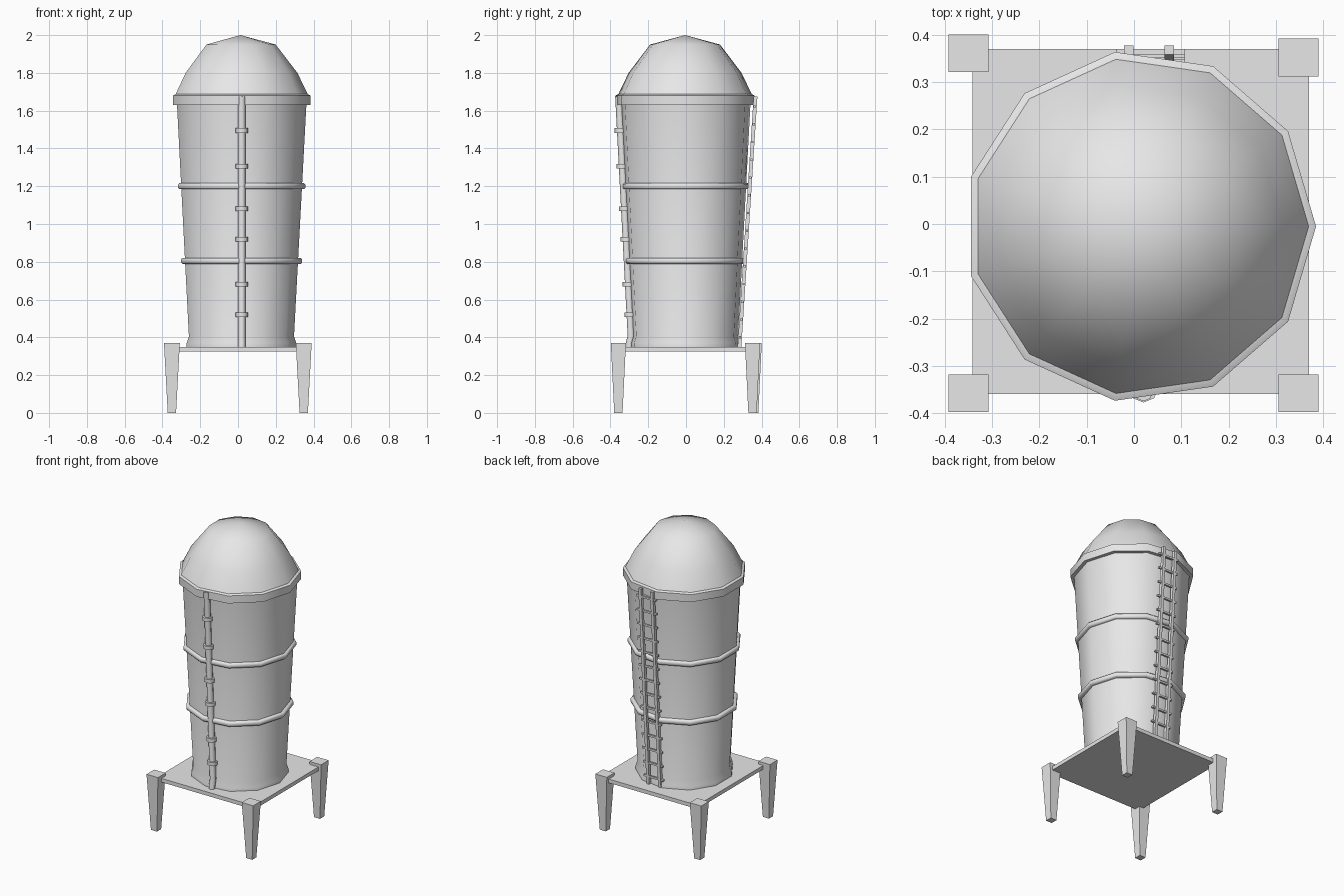
import bpy, bmesh, math
from mathutils import Vector

if "Cube" in bpy.data.objects:
    bpy.data.objects.remove(bpy.data.objects["Cube"])

SIDES = 11
CX, CY = 0.0125, -0.005

grey = bpy.data.materials.new("plain_grey")
grey.diffuse_color = (0.8, 0.8, 0.8, 1)
grey.use_nodes = True
grey.node_tree.nodes["Principled BSDF"].inputs["Base Color"].default_value = (0.8, 0.8, 0.8, 1)


def finish(name, bm, smooth=None):
    bmesh.ops.recalc_face_normals(bm, faces=bm.faces)
    mesh = bpy.data.meshes.new(name)
    bm.to_mesh(mesh)
    bm.free()
    mesh.materials.append(grey)
    if smooth:
        mesh.shade_smooth()
        mesh.set_sharp_from_angle(angle=math.radians(smooth))
    obj = bpy.data.objects.new(name, mesh)
    bpy.context.collection.objects.link(obj)
    return obj


def bridge(bm, a, b):
    for i in range(len(a)):
        j = (i + 1) % len(a)
        bm.faces.new((a[i], a[j], b[j], b[i]))


def lathe(name, profile, smooth=42):
    """Turn a (radius, height) profile round the tank axis and cap its ends."""
    bm = bmesh.new()
    rings = []
    for r, z in profile:
        angles = [math.tau * i / SIDES for i in range(SIDES)]
        rings.append([bm.verts.new((CX + r * math.cos(a), CY + r * math.sin(a), z)) for a in angles])
    for a, b in zip(rings, rings[1:]):
        bridge(bm, a, b)
    bm.faces.new(rings[0])
    bm.faces.new(rings[-1])
    bmesh.ops.remove_doubles(bm, verts=bm.verts, dist=0.0001)
    return finish(name, bm, smooth)


def tube(name, path, radius, sides=8, smooth=50):
    """Sweep a round section along a mostly vertical path in a plane of constant x."""
    bm = bmesh.new()
    rings = []
    for p in path:
        ring = []
        for i in range(sides):
            a = math.tau * i / sides
            ring.append(bm.verts.new(Vector(p) + Vector((math.cos(a), math.sin(a), 0)) * radius))
        rings.append(ring)
    for a, b in zip(rings, rings[1:]):
        bridge(bm, a, b)
    bm.faces.new(rings[0])
    bm.faces.new(rings[-1])
    return finish(name, bm, smooth)


def block(name, low, high):
    """Join two horizontal rectangles, each given as x0, x1, y0, y1, z."""
    bm = bmesh.new()
    rings = []
    for x0, x1, y0, y1, z in (low, high):
        corners = ((x0, y0), (x1, y0), (x1, y1), (x0, y1))
        rings.append([bm.verts.new((x, y, z)) for x, y in corners])
    bridge(bm, *rings)
    bm.faces.new(rings[0])
    bm.faces.new(rings[1])
    return finish(name, bm)


# Stand: platform and four tapered legs
block("platform", (-0.342, 0.37, -0.36, 0.37, 0.325), (-0.342, 0.37, -0.36, 0.37, 0.35))
for name, x, y in (("front_right_leg", -0.35, -0.358), ("front_left_leg", 0.348, -0.358),
                   ("back_right_leg", -0.35, 0.361), ("back_left_leg", 0.348, 0.352)):
    t, b = 0.042, 0.022
    block(name, (x - b, x + b, y - b, y + b, 0), (x - t, x + t, y - t + 0.002, y + t - 0.002, 0.37))

# Tank: flared foot, widening wall, two hoops, rim and dome
lathe("tank_wall", [(0.297, 0.35), (0.296, 0.37), (0.284, 0.405), (0.35, 1.64)])
for name, z, r in (("lower_hoop", 0.805, 0.327), ("upper_hoop", 1.2, 0.344)):
    lathe(name, [(r - 0.03, z - 0.016), (r - 0.007, z - 0.016), (r, z - 0.008),
                 (r, z + 0.008), (r - 0.007, z + 0.016), (r - 0.03, z + 0.016)], 60)
lathe("rim", [(0.34, 1.63), (0.3725, 1.63), (0.3725, 1.68), (0.358, 1.687)])
lathe("dome", [(0.358, 1.685), (0.302, 1.80), (0.187, 1.95), (0, 2.0)], 60)

# Pipe up the front, with collars
PIPE_X = 0.02
tube("front_pipe", [(PIPE_X, -0.300, 0.35), (PIPE_X, -0.299, 0.37),
                    (PIPE_X, -0.289, 0.41), (PIPE_X, -0.355, 1.675)], 0.02)
for n, z in enumerate((0.52, 0.68, 0.92, 1.08, 1.305, 1.495)):
    y = -0.289 - 0.066 * (z - 0.41) / 1.265
    tube(f"pipe_collar_{n + 1}", [(PIPE_X, y, z - 0.012), (PIPE_X, y, z + 0.012)], 0.032)


# Ladder up the back
def ladder_y(z):
    return 0.283 + 0.085 * (z - 0.35) / 1.325


for name, x in (("right_ladder_rail", -0.011), ("left_ladder_rail", 0.075)):
    h = 0.01
    block(name, *[(x - h, x + h, ladder_y(z) - h, ladder_y(z) + h, z) for z in (0.35, 1.675)])
for n in range(14):
    z = 0.4 + n * 0.094
    y, h = ladder_y(z), 0.006
    block(f"ladder_rung_{n + 1}", (-0.037, 0.108, y - h, y + h, z - h), (-0.037, 0.108, y - h, y + h, z + h))
